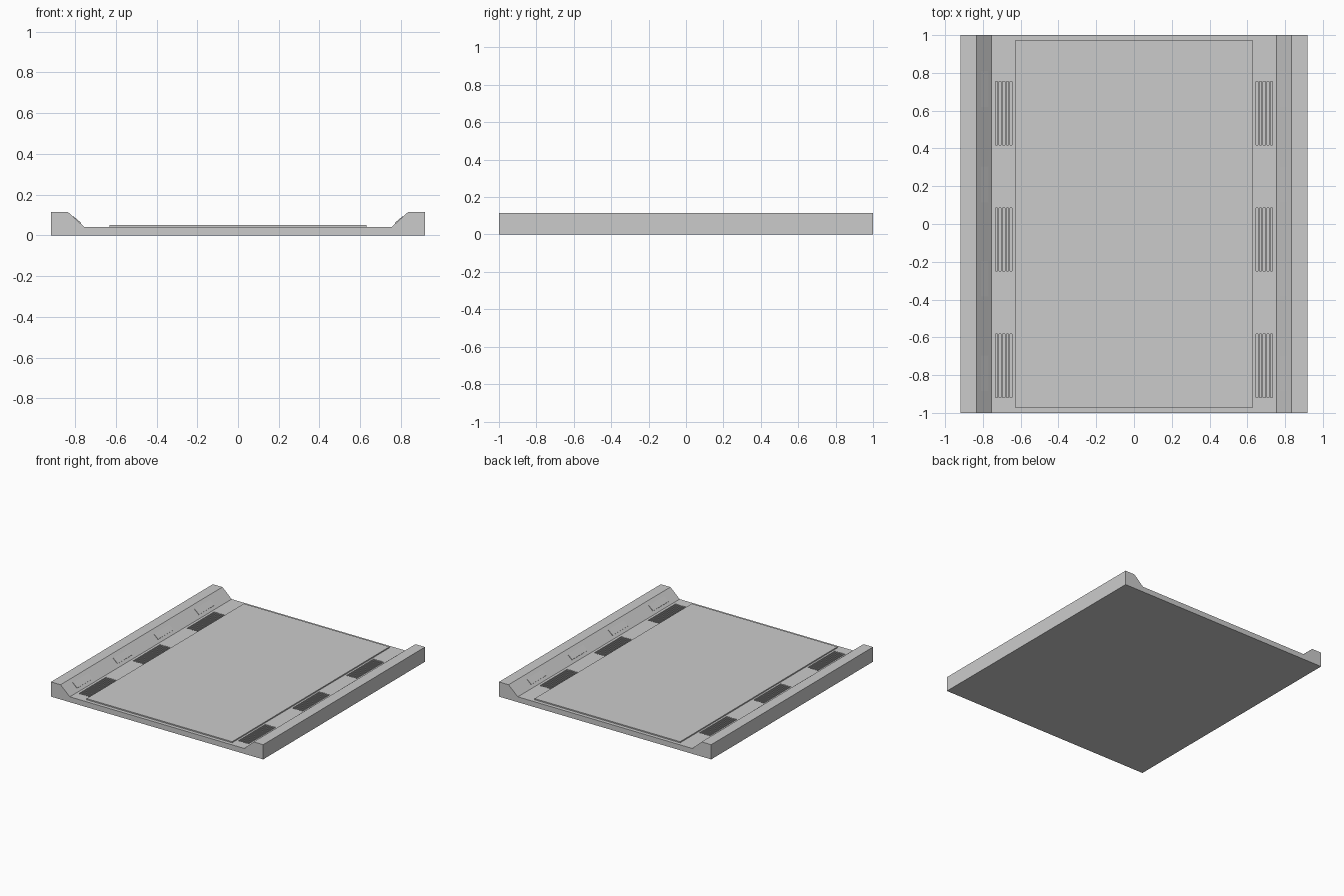
import bpy, bmesh
from math import atan2
from mathutils import Matrix, Vector

if "Cube" in bpy.data.objects:
    bpy.data.objects.remove(bpy.data.objects["Cube"])

FLOOR_Z = 0.042


def finish(name, bm):
    bmesh.ops.recalc_face_normals(bm, faces=bm.faces)
    mesh = bpy.data.meshes.new(name)
    bm.to_mesh(mesh)
    bm.free()
    obj = bpy.data.objects.new(name, mesh)
    bpy.context.collection.objects.link(obj)
    return obj


def add_box(bm, lo, hi):
    lo, hi = Vector(lo), Vector(hi)
    bmesh.ops.create_cube(bm, size=1, matrix=Matrix.Translation((lo + hi) / 2) @ Matrix.Diagonal((*(hi - lo), 1)))


def mirror_x(obj):
    obj.modifiers.new("mirror", 'MIRROR').use_axis[0] = True


# Floor slab between the side rails
bm = bmesh.new()
add_box(bm, (-0.755, -1, 0), (0.755, 1, FLOOR_Z))
floor = finish("floor_slab", bm)

# Recessed vent slots along both sides of the floor
bm = bmesh.new()
for side in (-1, 1):
    for y in (-0.75, -0.082, 0.587):
        for i in range(5):
            x = side * (0.651 + i * 0.0193)
            add_box(bm, (x - 0.006, y - 0.168, FLOOR_Z - 0.008), (x + 0.006, y + 0.168, FLOOR_Z + 0.02))
slots = finish("vent_slot_cutter", bm)
slots.hide_render = True
slots.hide_set(True)
cut = floor.modifiers.new("vent_slots", 'BOOLEAN')
cut.operation = 'DIFFERENCE'
cut.solver = 'EXACT'
cut.object = slots

# Raised walkway panel
bm = bmesh.new()
add_box(bm, (-0.63, -0.972, FLOOR_Z), (0.63, 0.972, 0.051))
finish("walkway_panel", bm)

# Side rails with sloped inner faces
profile = [(0.755, 0), (0.918, 0), (0.918, 0.115), (0.835, 0.115), (0.755, FLOOR_Z)]
bm = bmesh.new()
face = bm.faces.new([bm.verts.new((x, -1, z)) for x, z in profile])
ext = bmesh.ops.extrude_face_region(bm, geom=[face])
bmesh.ops.translate(bm, vec=(0, 2, 0), verts=[v for v in ext["geom"] if isinstance(v, bmesh.types.BMVert)])
mirror_x(finish("side_rail", bm))

# Thin light panels set on the rail slopes
bm = bmesh.new()
slope = atan2(0.115 - FLOOR_Z, 0.08)
for y in (-0.79, -0.29, 0.21, 0.715):
    rot = Matrix.Translation((0.792, y, 0.0765)) @ Matrix.Rotation(-slope + 0.04, 4, 'Y')
    bmesh.ops.create_cube(bm, size=1, matrix=rot @ Matrix.Diagonal((0.05, 0.19, 0.006, 1)))
mirror_x(finish("rail_light", bm))
